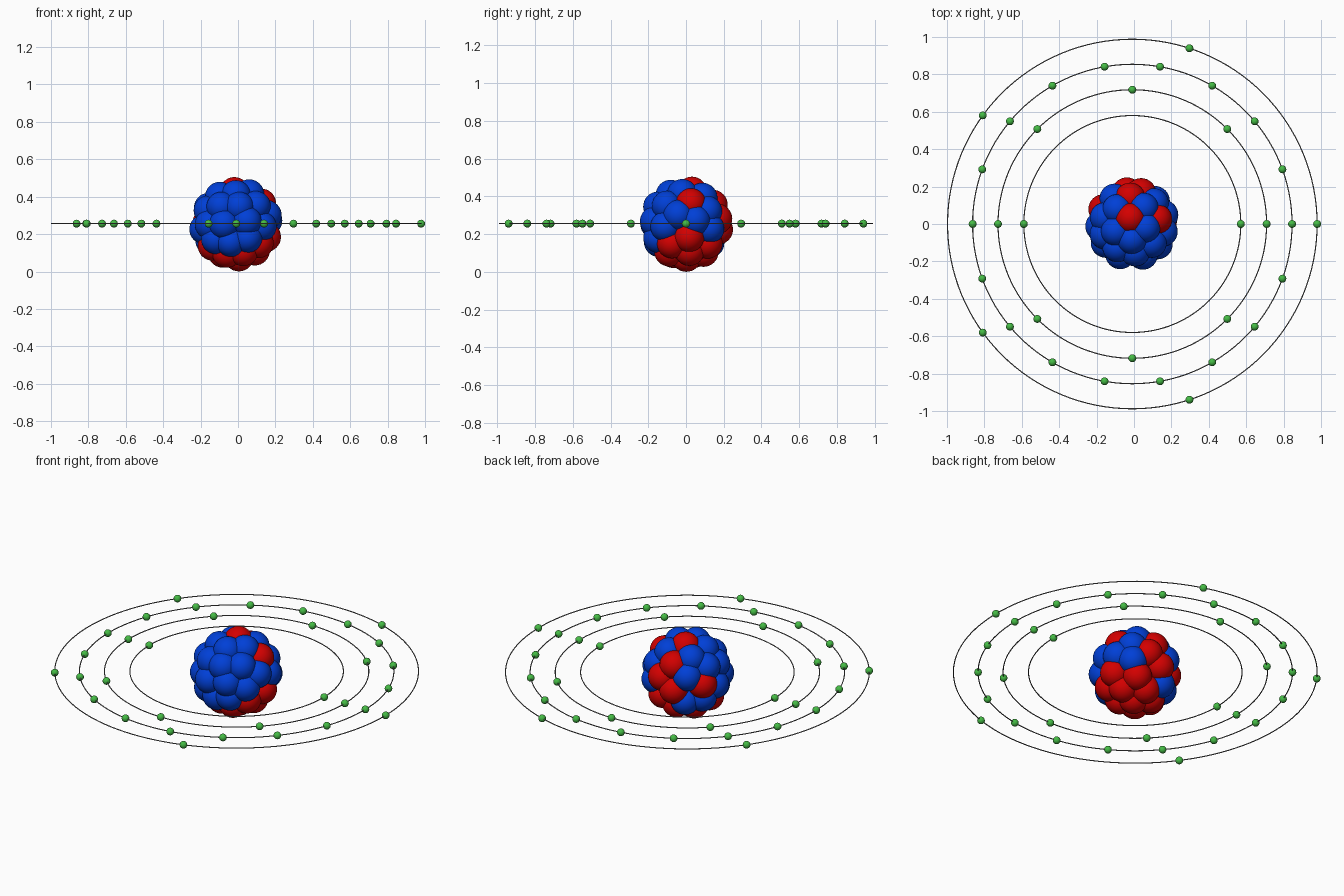
import bpy, bmesh
from math import cos, sin, pi, radians
from mathutils import Vector

if "Cube" in bpy.data.objects:
    bpy.data.objects.remove(bpy.data.objects["Cube"])

CENTRE = Vector((-0.009, 0, 0.254))
ORBIT_Z = 0.256
SHELL, NUCLEON = 0.174, 0.08


def material(name, rgb):
    m = bpy.data.materials.new(name)
    m.use_nodes = True
    m.diffuse_color = (*rgb, 1)
    bsdf = next(n for n in m.node_tree.nodes if n.type == "BSDF_PRINCIPLED")
    bsdf.inputs["Base Color"].default_value = (*rgb, 1)
    return m


red = material("red", (0.65, 0, 0))
blue = material("blue", (0, 0.05, 0.68))
green = material("green", (0.06, 0.5, 0.06))
grey = material("grey", (0.2, 0.2, 0.2))


def ball_mesh(name, radius, segments, mat):
    bm = bmesh.new()
    bmesh.ops.create_uvsphere(bm, u_segments=segments, v_segments=segments // 2, radius=radius)
    for f in bm.faces:
        f.smooth = True
    mesh = bpy.data.meshes.new(name)
    bm.to_mesh(mesh)
    bm.free()
    mesh.materials.append(mat)
    return mesh


def place(name, mesh, location):
    ob = bpy.data.objects.new(name, mesh)
    ob.location = location
    bpy.context.collection.objects.link(ob)


def direction(az, el):
    a, e = radians(az), radians(el)
    return Vector((cos(a) * cos(e), sin(a) * cos(e), sin(e)))


# Outer nucleons as (azimuth, elevation), evened out by mutual repulsion
protons = [(8, 44), (100, 78), (90, 36), (162, 3), (100, -12), (73, 9), (57, -37), (8, -22),
           (-45, -38), (10, -56), (82, -58), (150, -60), (-125, -66),
           (-60, -88), (-150, -48), (-75, -58)]
neutrons = [(-73, 3), (-104, -34), (-151, -7), (-122, 33), (-77, 62), (-40, 32), (-112, 0),
            (-36, -4), (-14, 18), (20, 6), (55, 47), (42, 20), (143, 50), (125, 18),
            (118, -36), (160, -28), (-162, 25), (-155, 52), (-178, -8), (-70, -26),
            (-82, 32), (-20, 68), (165, 28), (46, -4), (-138, -30)]
points = [direction(*p) for p in protons + neutrons]
for step in range(8):
    pushes = []
    for p in points:
        push = Vector()
        for q in points:
            gap = (p - q).length
            if 0 < gap < 0.58:
                push += (p - q).normalized() * (0.58 - gap) * 0.25
        pushes.append(push)
    points = [(p + d).normalized() for p, d in zip(points, pushes)]

proton_mesh = ball_mesh("proton", NUCLEON, 32, red)
neutron_mesh = ball_mesh("neutron", NUCLEON, 32, blue)
for i, p in enumerate(points):
    is_proton = i < len(protons)
    place("proton" if is_proton else "neutron",
          proton_mesh if is_proton else neutron_mesh, CENTRE + p * SHELL)

# Inner nucleons that fill the core
place("core_neutron", neutron_mesh, CENTRE)
for sx in (-1, 1):
    for sy in (-1, 1):
        for sz in (-1, 1):
            outer = Vector((sx, sy, sz)).normalized()
            place("core_nucleon", proton_mesh if sz < 0 else neutron_mesh, CENTRE + outer * 0.1)

# Orbit rings with evenly spaced electrons
electron_mesh = ball_mesh("electron", 0.021, 20, green)
for radius, count in ((0.58, 2), (0.718, 8), (0.854, 18), (0.988, 5)):
    bpy.ops.mesh.primitive_torus_add(major_radius=radius, minor_radius=0.003, major_segments=128,
                                     minor_segments=8, location=(CENTRE.x, 0, ORBIT_Z))
    ring = bpy.context.object
    ring.name = "orbit_ring"
    ring.data.materials.append(grey)
    bpy.ops.object.shade_smooth()
    for k in range(count):
        a = 2 * pi * k / count
        place("electron", electron_mesh,
              (CENTRE.x + radius * cos(a), radius * sin(a), ORBIT_Z))
